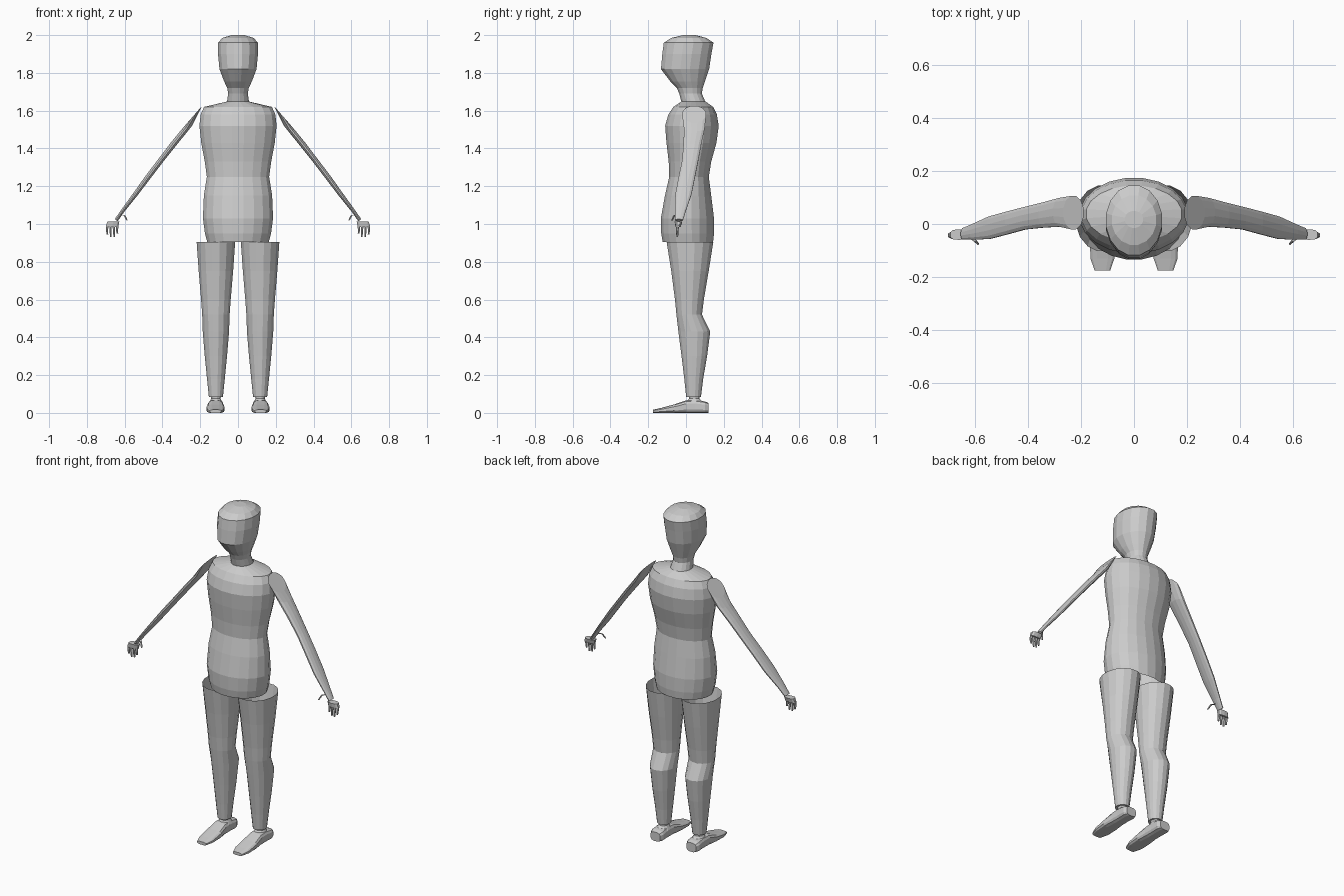
import bpy, bmesh, math
from mathutils import Vector

GREY = bpy.data.materials.new("plain_grey")
GREY.diffuse_color = (0.6, 0.6, 0.6, 1)


def ring(center, u, v, n, power=1.0):
    """Ellipse of n points spanned by half axes u and v (power < 1 is boxier)."""
    pts = []
    for i in range(n):
        a = 2 * math.pi * (i + 0.5) / n
        c, s = math.cos(a), math.sin(a)
        c = math.copysign(abs(c) ** power, c)
        s = math.copysign(abs(s) ** power, s)
        pts.append(Vector(center) + c * Vector(u) + s * Vector(v))
    return pts


def loft(name, rings, cap_start=False, cap_end=False, mirror=False):
    """Flat-shaded skin over a row of rings."""
    bm = bmesh.new()
    rows = [[bm.verts.new(p) for p in r] for r in rings]
    n = len(rows[0])
    for a, b in zip(rows, rows[1:]):
        for i in range(n):
            j = (i + 1) % n
            bm.faces.new((a[i], a[j], b[j], b[i]))
    if cap_start:
        bm.faces.new(rows[0][::-1])
    if cap_end:
        bm.faces.new(rows[-1])
    bmesh.ops.recalc_face_normals(bm, faces=bm.faces)
    me = bpy.data.meshes.new(name)
    bm.to_mesh(me)
    bm.free()
    me.materials.append(GREY)
    ob = bpy.data.objects.new(name, me)
    bpy.context.collection.objects.link(ob)
    if mirror:
        ob.modifiers.new("both_sides", 'MIRROR')
    return ob


def upright(rows, n, x=0.0):
    """Horizontal rings from (z, half width, front y, back y)."""
    return [ring((x, (f + b) / 2, z), (w, 0, 0), (0, (b - f) / 2, 0), n)
            for z, w, f, b in rows]


# torso, open at the hips, closing over the shoulders to the neck
loft("torso", upright([
    (0.905, 0.165, -0.125, 0.145), (0.95, 0.177, -0.133, 0.15),
    (1.03, 0.188, -0.135, 0.15), (1.15, 0.183, -0.113, 0.135),
    (1.25, 0.167, -0.09, 0.122), (1.33, 0.178, -0.093, 0.135),
    (1.43, 0.197, -0.105, 0.163), (1.52, 0.207, -0.112, 0.175),
    (1.58, 0.2, -0.095, 0.165), (1.62, 0.182, -0.068, 0.145),
    (1.648, 0.06, -0.025, 0.105)], 20))

# neck and head
loft("head_and_neck", upright([
    (1.645, 0.06, -0.025, 0.105), (1.69, 0.053, -0.037, 0.085),
    (1.72, 0.058, -0.05, 0.09), (1.755, 0.075, -0.085, 0.102),
    (1.82, 0.1, -0.135, 0.125), (1.9, 0.108, -0.128, 0.137),
    (1.96, 0.107, -0.12, 0.148), (1.985, 0.085, -0.08, 0.11),
    (2.0, 0.035, -0.015, 0.05)], 16), cap_end=True)

# legs, open at the top
loft("leg", upright([
    (0.905, 0.104, -0.105, 0.147), (0.75, 0.093, -0.08, 0.122),
    (0.6, 0.08, -0.06, 0.096), (0.52, 0.074, -0.052, 0.086),
    (0.43, 0.071, -0.042, 0.13), (0.3, 0.06, -0.025, 0.113),
    (0.18, 0.048, -0.01, 0.092), (0.085, 0.038, 0.0, 0.08)],
    16, 0.117), cap_end=True, mirror=True)

# ankles
loft("ankle", upright([
    (0.095, 0.028, 0.015, 0.07), (0.075, 0.026, 0.015, 0.072),
    (0.05, 0.04, -0.01, 0.1)], 12, 0.117), mirror=True)

# feet, lofted from heel to toe: (y, half width, top z)
foot = [(0.12, 0.032, 0.052), (0.1, 0.042, 0.06), (0.05, 0.04, 0.068),
        (0.0, 0.041, 0.066), (-0.06, 0.048, 0.045), (-0.13, 0.046, 0.026),
        (-0.175, 0.03, 0.016)]
loft("foot", [ring((0.119, y, t / 2), (w, 0, 0), (0, 0, t / 2 + 0.001), 12, 0.6)
              for y, w, t in foot], True, True, mirror=True)

# arms: flat tubes; (x, z, front y, back y, half thickness, slant along the arm)
along = Vector((0.58, 0, -0.815))
across = Vector((0.815, 0, 0.58))
arm = [(0.228, 1.582, -0.022, 0.108, 0.006, 0.06),
       (0.275, 1.505, -0.012, 0.1, 0.018, 0.03),
       (0.34, 1.425, -0.015, 0.083, 0.017, 0.01),
       (0.41, 1.335, -0.022, 0.066, 0.015, 0.0),
       (0.475, 1.25, -0.04, 0.049, 0.015, 0.0),
       (0.545, 1.155, -0.058, 0.03, 0.013, 0.0),
       (0.61, 1.07, -0.06, 0.0, 0.01, 0.0),
       (0.645, 1.02, -0.06, -0.015, 0.01, 0.0)]
loft("arm", [ring((x, (f + b) / 2, z), across * t + along * s,
                  (0, (b - f) / 2, 0), 12)
             for x, z, f, b, t, s in arm], True, True, mirror=True)

# palms
loft("palm", [ring((0.66, -0.04, 1.012), (0.033, 0, 0), (0, 0.02, 0), 10, 0.7),
              ring((0.667, -0.042, 0.985), (0.034, 0, 0), (0, 0.014, 0), 10, 0.7)],
     True, True, mirror=True)


def digit(name, path, radius):
    """Thin tapered finger along a path of points."""
    rings = [ring(p, (radius * (1 - 0.2 * i), 0, 0), (0, radius * (1 - 0.2 * i), 0), 6)
             for i, p in enumerate(path)]
    loft(name, rings, True, True, mirror=True)


# four fingers hanging down from each palm, and a thumb
for k, (x, tip) in enumerate([(0.64, 0.95), (0.657, 0.932), (0.675, 0.93), (0.693, 0.945)]):
    digit(f"finger_{k + 1}", [(x, -0.043, 0.995), (x, -0.047, 0.965), (x - 0.002, -0.046, tip)], 0.008)
digit("thumb", [(0.625, -0.042, 1.05), (0.6, -0.062, 1.045), (0.587, -0.075, 1.018)], 0.007)
